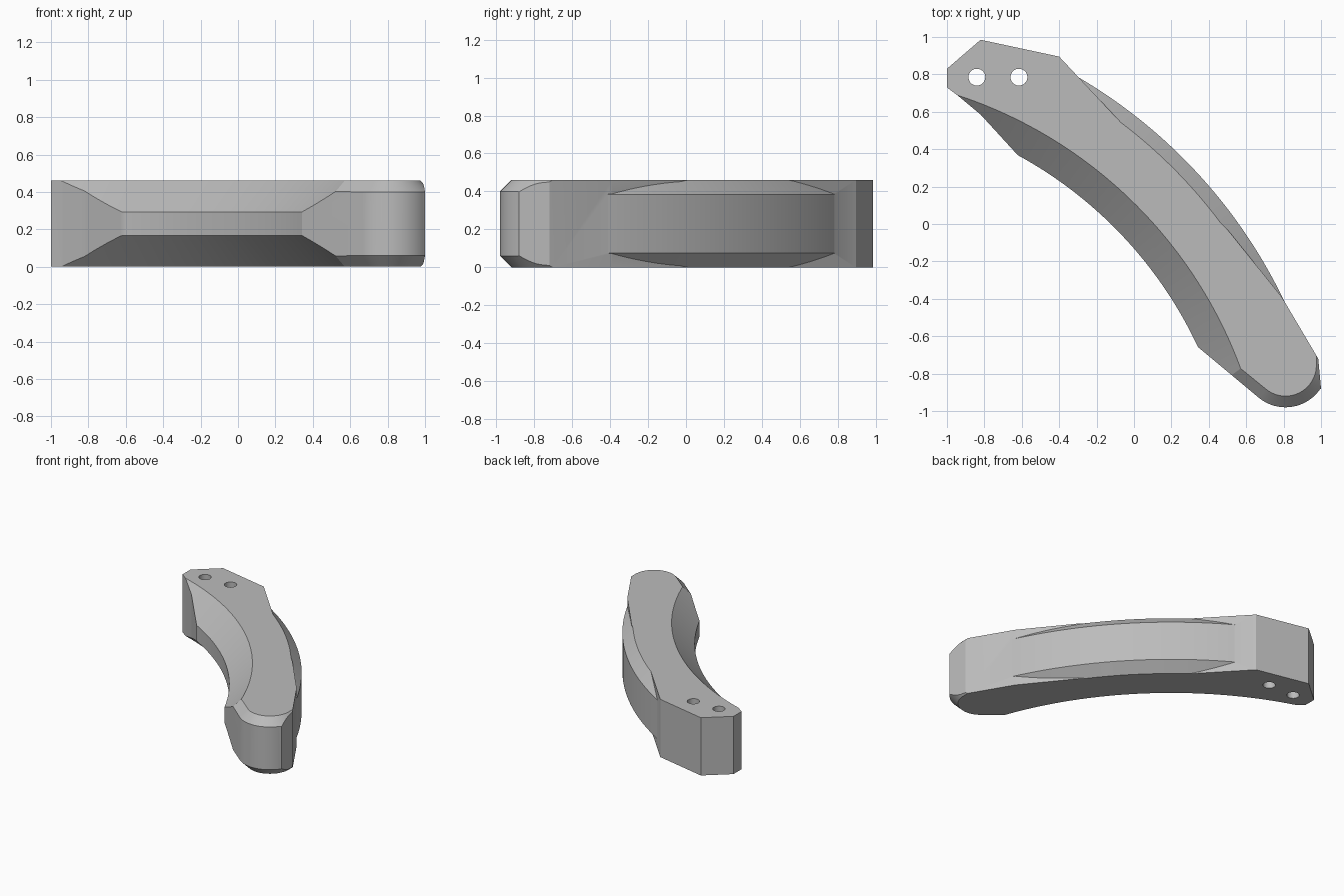
import bpy, bmesh
from math import sin, cos, radians

cube = bpy.data.objects.get("Cube")
if cube:
    bpy.data.objects.remove(cube)

HEIGHT = 0.46
CURVE = (-1.70, -1.61)      # common centre of the inner and outer arcs
TIP = (0.81, -0.755)        # centre of the rounded end
R_IN, R_TOP, R_BULGE, R_OUT = 2.253, 2.42, 2.70, 2.775
TIP_R, TIP_ANGLE = 0.165, 230.7

grey = bpy.data.materials.new("plain grey")
grey.use_nodes = True
colour = (0.5, 0.5, 0.5, 1)
grey.diffuse_color = colour
grey.node_tree.nodes["Principled BSDF"].inputs["Base Color"].default_value = colour


def arc(c, r, a0, a1, n):
    angles = [radians(a0 + (a1 - a0) * i / n) for i in range(n + 1)]
    return [(c[0] + r * cos(a), c[1] + r * sin(a)) for a in angles]


def loft(name, rings):
    """Closed solid through equal-length loops of 3D points."""
    bm = bmesh.new()
    loops = [[bm.verts.new(p) for p in ring] for ring in rings]
    for a, b in zip(loops, loops[1:]):
        for i in range(len(a)):
            j = (i + 1) % len(a)
            bm.faces.new((a[i], a[j], b[j], b[i]))
    bm.faces.new(loops[0][::-1])
    bm.faces.new(loops[-1])
    bmesh.ops.recalc_face_normals(bm, faces=bm.faces)
    mesh = bpy.data.meshes.new(name)
    bm.to_mesh(mesh)
    bm.free()
    mesh.materials.append(grey)
    obj = bpy.data.objects.new(name, mesh)
    bpy.context.collection.objects.link(obj)
    return obj


def prism(name, outline, z0, z1):
    return loft(name, [[(x, y, z) for x, y in outline] for z in (z0, z1)])


def sweep(name, profile, a0, a1, n=64):
    """Radius/height profile swept around the curve centre."""
    tracks = [[(x, y, z) for x, y in arc(CURVE, r, a0, a1, n)] for r, z in profile]
    return loft(name, list(zip(*tracks)))


def combine(body, tool, operation):
    mod = body.modifiers.new(operation, 'BOOLEAN')
    mod.operation = operation
    mod.solver = 'EXACT'
    mod.object = tool
    bpy.context.view_layer.objects.active = body
    bpy.ops.object.modifier_apply(modifier=mod.name)
    bpy.data.objects.remove(tool)


# Main slab: mounting end, inner arc, rounded tip, straight outer walls
outline = [(-1, 0.83), (-1, 0.73), (-0.94, 0.685), (-0.82, 0.585)]
outline += arc(CURVE, R_IN, 61.4, 25, 48)
outline += arc(TIP, TIP_R + 0.06, TIP_ANGLE, 325, 24)
outline += [(1.0, -0.88), (0.985, -0.72), (0.79, -0.39), (0.5, -0.03),
            (-0.03, 0.5), (-0.40, 0.895), (-0.82, 0.985)]
arm = prism("curved_arm", outline, 0, HEIGHT)

# Outer bulge with bevelled rims
drop = R_OUT - R_BULGE
bulge = sweep("outer_bulge", [(2.5, 0), (R_BULGE, 0), (R_OUT, drop),
                              (R_OUT, HEIGHT - drop), (R_BULGE, HEIGHT), (2.5, HEIGHT)],
              24.5, 60)
combine(arm, bulge, 'UNION')

# Wide bevels along the inner arc, top and bottom
wedge = [(R_TOP - 0.25, HEIGHT - 0.25), (R_TOP + 0.05, HEIGHT + 0.05),
         (R_TOP - 0.25, HEIGHT + 0.05)]
for flip in (False, True):
    profile = [(r, HEIGHT - z if flip else z) for r, z in wedge]
    combine(arm, sweep("inner_bevel", profile, 5, 90, 96), 'DIFFERENCE')


# Bevelled rim around the rounded tip
def tip_ring(offset, z):
    r = TIP_R + offset
    pts = arc(TIP, r, TIP_ANGLE, 360, 32)
    x, y = pts[0]
    pts = [(x - 2.7, y + 2.2)] + pts + [(TIP[0] + r, 3), (x - 2.7, 3)]
    return [(px, py, z) for px, py in pts]


mid = HEIGHT / 2
envelope = loft("tip_envelope", [tip_ring(-0.05, -0.05), tip_ring(mid, mid),
                                 tip_ring(-0.05, HEIGHT + 0.05)])
combine(arm, envelope, 'INTERSECT')

# Two bolt holes
for x in (-0.84, -0.615):
    hole = prism("bolt_hole", arc((x, 0.785), 0.045, 0, 348.75, 31), -0.1, HEIGHT + 0.1)
    combine(arm, hole, 'DIFFERENCE')

bpy.ops.object.select_all(action='DESELECT')
arm.select_set(True)
bpy.context.view_layer.objects.active = arm
bpy.ops.object.shade_smooth_by_angle(angle=radians(20))
